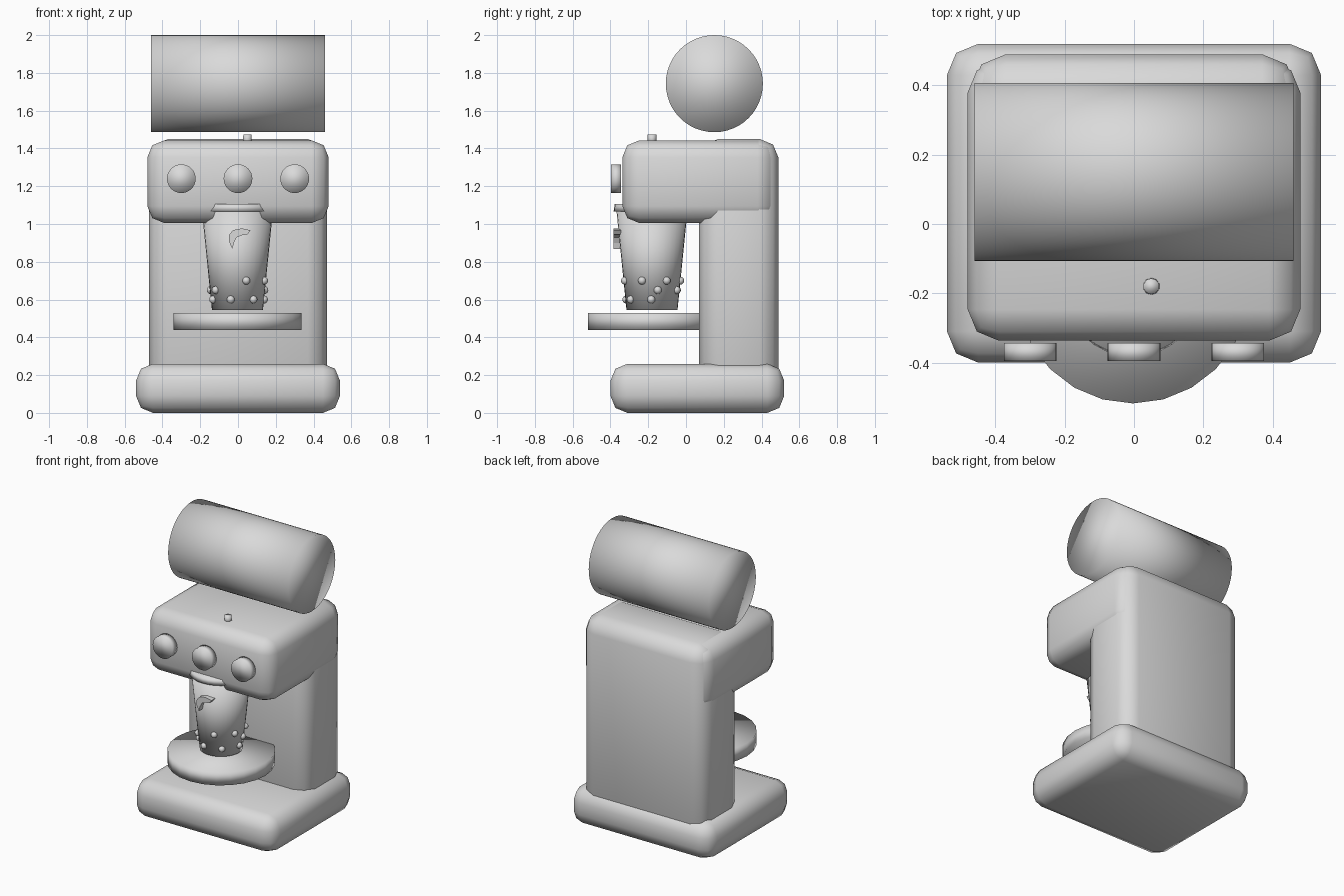
import bpy, bmesh, math
from mathutils import Matrix, Vector

if "Cube" in bpy.data.objects:
    bpy.data.objects.remove(bpy.data.objects["Cube"], do_unlink=True)

GREY = (0.7, 0.7, 0.7, 1)
grey = bpy.data.materials.new("plain grey")
grey.use_nodes = True
grey.diffuse_color = GREY
grey.node_tree.nodes["Principled BSDF"].inputs["Base Color"].default_value = GREY


def finish(name, bm, smooth=True):
    bmesh.ops.recalc_face_normals(bm, faces=bm.faces)
    mesh = bpy.data.meshes.new(name)
    bm.to_mesh(mesh)
    bm.free()
    mesh.materials.append(grey)
    if smooth:
        mesh.shade_smooth()
    obj = bpy.data.objects.new(name, mesh)
    bpy.context.collection.objects.link(obj)
    return obj


def rounded_box(name, low, high, radius):
    low, high = Vector(low), Vector(high)
    bm = bmesh.new()
    bmesh.ops.create_cube(bm, size=1)
    bmesh.ops.scale(bm, vec=high - low, verts=bm.verts)
    bmesh.ops.translate(bm, vec=(low + high) / 2, verts=bm.verts)
    bmesh.ops.bevel(bm, geom=bm.edges[:], offset=radius, segments=2,
                    profile=0.5, affect='EDGES')
    return finish(name, bm)


def cylinder(name, center, bottom_r, top_r, depth, sides, axis='Z'):
    turn = {'Z': Matrix(),
            'X': Matrix.Rotation(math.pi / 2, 4, 'Y'),
            'Y': Matrix.Rotation(math.pi / 2, 4, 'X')}[axis]
    bm = bmesh.new()
    bmesh.ops.create_cone(bm, cap_ends=True, segments=sides, radius1=bottom_r,
                          radius2=top_r, depth=depth,
                          matrix=Matrix.Translation(center) @ turn)
    return finish(name, bm)


# Machine body
rounded_box("base", (-0.54, -0.4, 0), (0.54, 0.52, 0.26), 0.09)
rounded_box("column", (-0.47, 0.07, 0.12), (0.47, 0.49, 1.45), 0.1)
rounded_box("head", (-0.48, -0.337, 1.005), (0.48, 0.47, 1.443), 0.09)

# Horizontal canister above the head
cylinder("canister", (0, 0.15, 1.743), 0.257, 0.257, 0.92, 48, 'X')

# Front dials and the small top button
for side, x in (("right", -0.3), ("middle", 0), ("left", 0.3)):
    cylinder(side + "_dial", (x, -0.37, 1.24), 0.076, 0.076, 0.052, 32, 'Y')
cylinder("top_button", (0.05, -0.18, 1.45), 0.025, 0.023, 0.05, 10)

# Tray and cup share one vertical axis
CUP = Vector((-0.003, -0.18, 0))
BOTTOM, RIM = 0.545, 1.07
cylinder("tray", CUP + Vector((0, 0, 0.485)), 0.338, 0.338, 0.09, 24)
cylinder("cup", CUP + Vector((0, 0, (BOTTOM + RIM) / 2)), 0.135, 0.188, RIM - BOTTOM, 32)
cylinder("cup_lid", CUP + Vector((0, 0, 1.086)), 0.203, 0.198, 0.038, 32)


def cup_radius(z):
    return 0.135 + 0.053 * (z - BOTTOM) / (RIM - BOTTOM)


# Rows of beads around the lower cup: height, first angle, count
bm = bmesh.new()
for z, start, count in ((0.6, -156, 4), (0.65, 12, 5), (0.7, -72, 5)):
    for i in range(count):
        angle = math.radians(start + i * 360 / 7)
        r = cup_radius(z)
        spot = CUP + Vector((r * math.cos(angle), r * math.sin(angle), z))
        bmesh.ops.create_uvsphere(bm, u_segments=12, v_segments=8, radius=0.021,
                                  matrix=Matrix.Translation(spot))
finish("cup_beads", bm)

# Curved leaf relief on the front of the cup
leaf = [(0.066, 0.967), (0.02, 0.977), (-0.025, 0.968), (-0.046, 0.945),
        (-0.049, 0.91), (-0.03, 0.868), (-0.022, 0.9), (-0.008, 0.928),
        (0.018, 0.94), (0.05, 0.945)]
bm = bmesh.new()
face = bm.faces.new([bm.verts.new((x, -0.33, z)) for x, z in leaf])
out = bmesh.ops.extrude_face_region(bm, geom=[face])
front = [v for v in out["geom"] if isinstance(v, bmesh.types.BMVert)]
bmesh.ops.translate(bm, vec=(0, -0.055, 0), verts=front)
finish("cup_leaf", bm, smooth=False)
